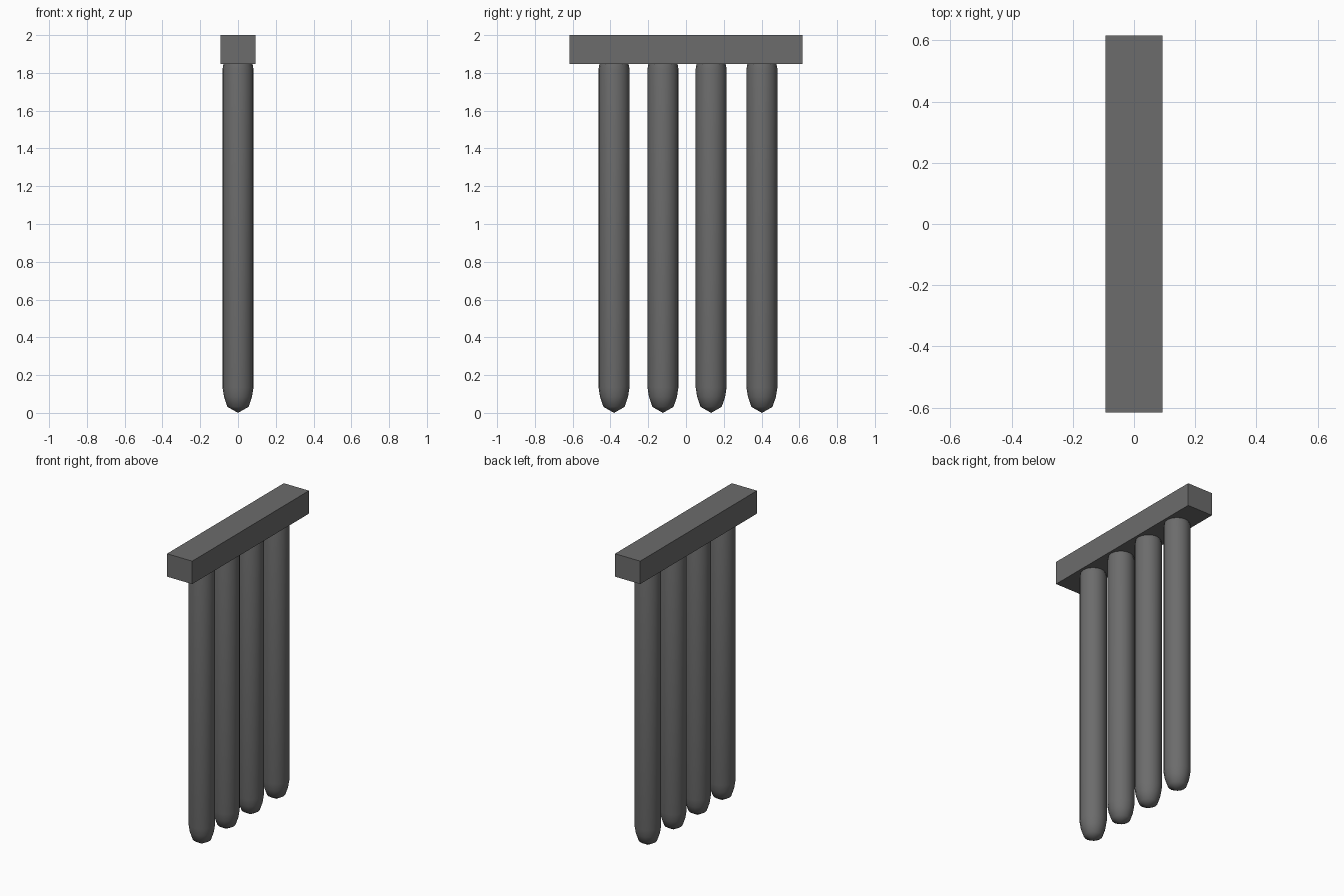
import bpy, bmesh, math

if "Cube" in bpy.data.objects:
    bpy.data.objects.remove(bpy.data.objects["Cube"])

# Dark grey finish
dark = bpy.data.materials.new("dark_grey")
dark.diffuse_color = (0.15, 0.15, 0.15, 1)
dark.use_nodes = True
dark.node_tree.nodes["Principled BSDF"].inputs["Base Color"].default_value = dark.diffuse_color

# Top bar
bpy.ops.mesh.primitive_cube_add(size=1, location=(0, 0, 1.9235))
bar = bpy.context.object
bar.name = "top_bar"
bar.scale = (0.186, 1.232, 0.153)
bpy.ops.object.transform_apply(location=False, rotation=False, scale=True)
bar.data.materials.append(dark)

# Half profile of a round-ended peg: (radius, height)
PROFILE = [(0, 0), (0.056, 0.032), (0.074, 0.085), (0.082, 0.135),
           (0.082, 1.82), (0.074, 1.865), (0.056, 1.92), (0, 1.95)]


def make_peg(name, y):
    bm = bmesh.new()
    verts = [bm.verts.new((r, 0, z)) for r, z in PROFILE]
    edges = [bm.edges.new(pair) for pair in zip(verts, verts[1:])]
    bmesh.ops.spin(bm, geom=verts + edges, cent=(0, 0, 0), axis=(0, 0, 1),
                   angle=math.tau, steps=16, use_merge=True)
    bmesh.ops.remove_doubles(bm, verts=bm.verts, dist=0.0001)
    bmesh.ops.recalc_face_normals(bm, faces=bm.faces)
    for f in bm.faces:
        f.smooth = True
    mesh = bpy.data.meshes.new(name)
    bm.to_mesh(mesh)
    bm.free()
    mesh.materials.append(dark)
    peg = bpy.data.objects.new(name, mesh)
    peg.location.y = y
    bpy.context.collection.objects.link(peg)


# Row of hanging pegs
for i, y in enumerate((-0.381, -0.122, 0.133, 0.402)):
    make_peg(f"peg_{i + 1}", y)
